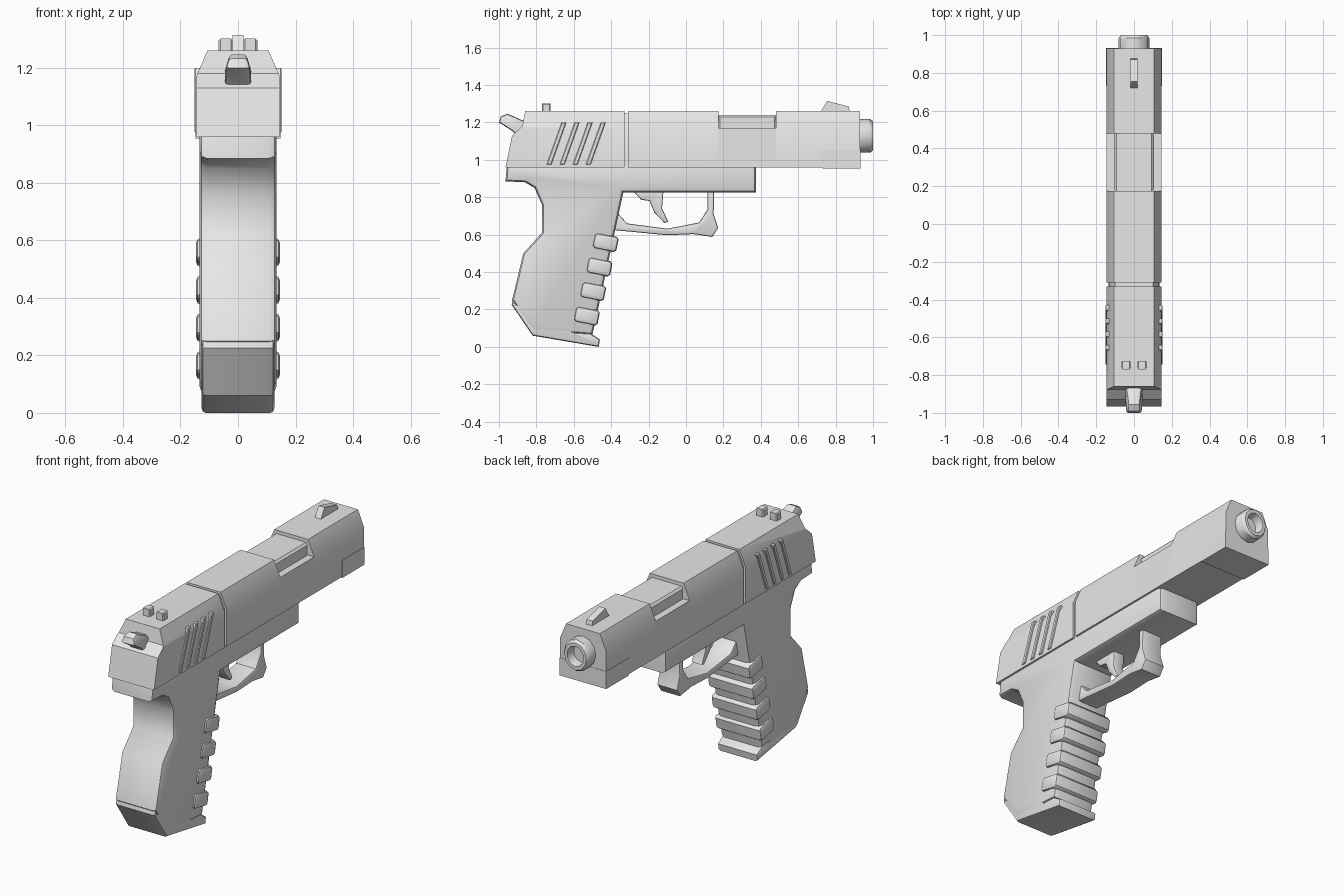
import bpy, bmesh, math
from mathutils import Vector

cube = bpy.data.objects.get("Cube")
if cube:
    bpy.data.objects.remove(cube, do_unlink=True)

grey = bpy.data.materials.new("light_grey")
grey.use_nodes = True
grey.diffuse_color = (0.8, 0.8, 0.8, 1)
grey.node_tree.nodes["Principled BSDF"].inputs["Base Color"].default_value = (0.8, 0.8, 0.8, 1)


def finish(name, bm, angle=40):
    bmesh.ops.recalc_face_normals(bm, faces=bm.faces)
    mesh = bpy.data.meshes.new(name)
    bm.to_mesh(mesh)
    bm.free()
    mesh.materials.append(grey)
    obj = bpy.data.objects.new(name, mesh)
    bpy.context.scene.collection.objects.link(obj)
    bpy.ops.object.select_all(action='DESELECT')
    obj.select_set(True)
    bpy.context.view_layer.objects.active = obj
    bpy.ops.object.shade_smooth_by_angle(angle=math.radians(angle))
    return obj


def prism(profile, x0, x1):
    """Side outline (y, z) extruded across x."""
    bm = bmesh.new()
    a = [bm.verts.new((x0, y, z)) for y, z in profile]
    b = [bm.verts.new((x1, y, z)) for y, z in profile]
    bm.faces.new(a)
    bm.faces.new(b[::-1])
    for i in range(len(a)):
        j = (i + 1) % len(a)
        bm.faces.new((a[i], b[i], b[j], a[j]))
    bmesh.ops.recalc_face_normals(bm, faces=bm.faces)
    return bm


def plate(name, profile, half, bevel=0.0, segments=2, centre=0.0):
    """Prism whose two side outlines are rounded."""
    bm = prism(profile, centre - half, centre + half)
    if bevel:
        rim = [e for e in bm.edges if abs(e.verts[0].co.x - e.verts[1].co.x) < 1e-5]
        bmesh.ops.bevel(bm, geom=rim, offset=bevel, offset_type='OFFSET', segments=segments,
                        profile=0.5, affect='EDGES', clamp_overlap=False)
    return finish(name, bm)


def slide_part(name, profile, half=0.145, drop=0.0):
    """Prism with its two upper long edges sliced off at a slant."""
    bm = prism(profile, -half, half)
    for s in (-1, 1):
        bmesh.ops.bisect_plane(bm, geom=bm.verts[:] + bm.edges[:] + bm.faces[:],
                               plane_co=(s * (0.107 - drop), 0, 1.26),
                               plane_no=Vector((s * 0.09, 0, 0.038)).normalized(),
                               clear_outer=True)
        bmesh.ops.holes_fill(bm, edges=[e for e in bm.edges if e.is_boundary], sides=0)
    return finish(name, bm, 25)


def rect(y0, y1, z0, z1):
    return [(y0, z0), (y1, z0), (y1, z1), (y0, z1)]


# Slide, built in sections around the groove and the ejection port
BOTTOM, TOP = 0.96, 1.26
slide_part("slide_rear", [(-0.965, BOTTOM), (-0.33, BOTTOM), (-0.33, TOP), (-0.86, TOP),
                          (-0.875, 1.18), (-0.93, 1.13)])
slide_part("slide_groove", rect(-0.34, -0.3, BOTTOM, TOP - 0.012), 0.133, 0.012)
slide_part("slide_middle", rect(-0.31, 0.175, BOTTOM, TOP))
slide_part("slide_port_bed", rect(0.175, 0.48, BOTTOM, 1.17))
slide_part("slide_front", rect(0.48, 0.93, BOTTOM, TOP))
plate("chamber_block", rect(0.17, 0.485, 1.1, 1.24), 0.105, 0.012, 1)
plate("front_lower_panel", rect(0.73, 0.932, 0.955, 1.055), 0.148)

# Slanted grip ridges on both sides of the slide
for i in range(4):
    y = -0.745 + i * 0.07
    for side, s in (("left", 1), ("right", -1)):
        plate(f"slide_ridge_{side}_{i + 1}",
              [(y, 0.975), (y + 0.025, 0.975), (y + 0.105, 1.2), (y + 0.08, 1.2)],
              0.022, 0.004, 1, s * 0.13)

# Sights
plate("front_sight", [(0.715, 1.25), (0.755, 1.315), (0.87, 1.285), (0.877, 1.25)], 0.019)
for side, s in (("left", 1), ("right", -1)):
    plate(f"rear_sight_{side}", rect(-0.77, -0.724, 1.25, 1.302), 0.024, 0.006, 1, s * 0.043)

# Hammer
hammer = plate("hammer", [(-1.0, 1.2), (-0.99, 1.232), (-0.955, 1.247), (-0.86, 1.205),
                          (-0.86, 1.13), (-0.9, 1.125), (-0.93, 1.155)], 0.046, 0.014)
for v in hammer.data.vertices:
    v.co.x *= 1 - 0.4 * max(0, (v.co.z - 1.19) / 0.06)

# Barrel with a hollow muzzle
bm = bmesh.new()
N = 12
rings = []
for r, y in ((0.09, 0.9), (0.09, 0.985), (0.078, 1.0), (0.058, 1.0), (0.05, 0.95)):
    rings.append([bm.verts.new((0.9 * r * math.sin(math.tau * k / N), y,
                                1.128 + r * math.cos(math.tau * k / N))) for k in range(N)])
for a, b in zip(rings, rings[1:]):
    for k in range(N):
        bm.faces.new((a[k], a[(k + 1) % N], b[(k + 1) % N], b[k]))
bm.faces.new(rings[0])
bm.faces.new(rings[-1])
finish("barrel", bm, 35)

# Frame and handle in one outline
plate("frame_and_handle", [
    (-0.95, 0.99), (-0.96, 0.95), (-0.965, 0.885), (-0.86, 0.88), (-0.81, 0.85), (-0.77, 0.76),
    (-0.77, 0.61), (-0.87, 0.5), (-0.93, 0.25), (-0.82, 0.09), (-0.5, 0.065), (-0.335, 0.825),
    (0.375, 0.825), (0.375, 0.99)], 0.134, 0.026)

# Base plate under the handle
plate("base_plate", [
    (-0.925, 0.255), (-0.815, 0.092), (-0.51, 0.072), (-0.46, 0.04), (-0.467, 0.0),
    (-0.82, 0.06), (-0.932, 0.225)], 0.127, 0.015)

# Finger ribs wrapping the handle front
tilt = math.radians(-11)
for i in range(4):
    cy, cz = -0.43 - i * 0.0335, 0.558 - i * 0.131
    corners = [(-0.065, -0.03), (-0.052, -0.042), (0.052, -0.042), (0.065, -0.03),
               (0.065, 0.03), (0.052, 0.042), (-0.052, 0.042), (-0.065, 0.03)]
    plate(f"finger_rib_{i + 1}",
          [(cy + u * math.cos(tilt) - v * math.sin(tilt),
            cz + u * math.sin(tilt) + v * math.cos(tilt)) for u, v in corners], 0.146, 0.018)

# Trigger guard and trigger
plate("trigger_guard", [
    (-0.39, 0.625), (-0.1, 0.597), (0.04, 0.603), (0.14, 0.588), (0.172, 0.635), (0.148, 0.71),
    (0.15, 0.84), (0.115, 0.84), (0.115, 0.735), (0.07, 0.665), (-0.1, 0.632),
    (-0.315, 0.66), (-0.36, 0.71), (-0.4, 0.71)], 0.065, 0.009)
plate("trigger", [
    (-0.29, 0.84), (-0.24, 0.787), (-0.195, 0.78), (-0.17, 0.72), (-0.115, 0.662),
    (-0.095, 0.67), (-0.128, 0.74), (-0.12, 0.84)], 0.035, 0.008)
